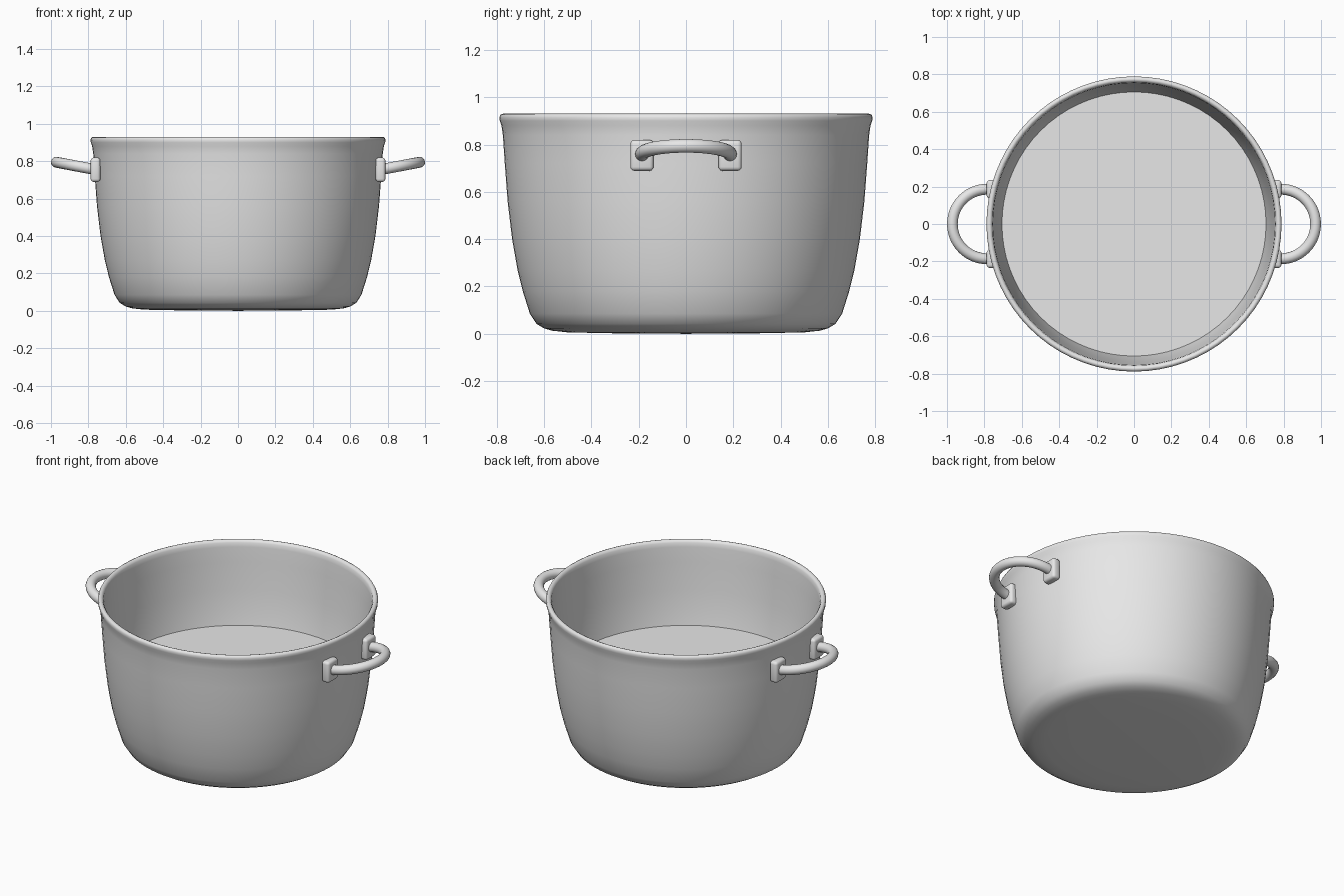
import bpy, bmesh, math
from mathutils import Vector, Matrix

if "Cube" in bpy.data.objects:
    bpy.data.objects.remove(bpy.data.objects["Cube"])

metal = bpy.data.materials.new("light_grey_metal")
metal.diffuse_color = (0.8, 0.8, 0.8, 1)
metal.use_nodes = True
metal.node_tree.nodes["Principled BSDF"].inputs["Base Color"].default_value = metal.diffuse_color


def finish(name, bm, angle=45):
    """Turn a bmesh into a shaded, coloured object."""
    bmesh.ops.recalc_face_normals(bm, faces=bm.faces)
    mesh = bpy.data.meshes.new(name)
    bm.to_mesh(mesh)
    bm.free()
    mesh.materials.append(metal)
    ob = bpy.data.objects.new(name, mesh)
    bpy.context.collection.objects.link(ob)
    bpy.ops.object.select_all(action='DESELECT')
    ob.select_set(True)
    bpy.context.view_layer.objects.active = ob
    bpy.ops.object.shade_smooth_by_angle(angle=math.radians(angle))
    return ob


def lathe(name, profile, segments=72):
    """Spin an (r, z) profile around the z axis."""
    bm = bmesh.new()
    verts = [bm.verts.new((r, 0, z)) for r, z in profile]
    edges = [bm.edges.new(pair) for pair in zip(verts, verts[1:])]
    bmesh.ops.spin(bm, geom=verts + edges, axis=(0, 0, 1), cent=(0, 0, 0),
                   angle=2 * math.pi, steps=segments)
    bmesh.ops.remove_doubles(bm, verts=bm.verts, dist=1e-4)
    return finish(name, bm)


# Pot: base, outer wall, rolled rim, inner wall and raised inner floor
lathe("pot_body", [
    (0, 0), (0.30, 0.002), (0.50, 0.006), (0.565, 0.013), (0.60, 0.023),
    (0.632, 0.042), (0.66, 0.085), (0.69, 0.18), (0.712, 0.27),
    (0.735, 0.40), (0.754, 0.56), (0.766, 0.72), (0.774, 0.84),
    (0.780, 0.88), (0.787, 0.90), (0.789, 0.915), (0.784, 0.926),
    (0.774, 0.93), (0.764, 0.926), (0.757, 0.915), (0.754, 0.89),
    (0.748, 0.80), (0.735, 0.63), (0.720, 0.50), (0.706, 0.425), (0, 0.425)])


def handle(name, side):
    """Half-ring tube that rises slightly away from the wall."""
    half, tube, sides, steps = 0.186, 0.029, 16, 28
    path = [(0.755, -half)]
    for i in range(steps + 1):
        a = -math.pi / 2 + math.pi * i / steps
        path.append((0.785 + half * math.cos(a), half * math.sin(a)))
    path.append((0.755, half))
    pts = [Vector((x, y, 0.756 + 0.19 * (x - 0.77))) for x, y in path]
    up = Vector((-0.19, 0, 1)).normalized()
    bm = bmesh.new()
    rings = []
    for i, p in enumerate(pts):
        d = (pts[min(i + 1, len(pts) - 1)] - pts[max(i - 1, 0)]).normalized()
        out = d.cross(up).normalized()
        ring = []
        for k in range(sides):
            t = 2 * math.pi * k / sides
            q = p + tube * (math.cos(t) * out + math.sin(t) * up)
            ring.append(bm.verts.new((side * q.x, q.y, q.z)))
        rings.append(ring)
    for a, b in zip(rings, rings[1:]):
        for k in range(sides):
            n = (k + 1) % sides
            bm.faces.new((a[k], a[n], b[n], b[k]))
    bm.faces.new(rings[0])
    bm.faces.new(rings[-1])
    finish(name, bm)


def pad(name, x, y):
    """Bevelled mounting block between handle and wall."""
    bm = bmesh.new()
    size = Matrix.Diagonal((0.052, 0.098, 0.13, 1))
    bmesh.ops.create_cube(bm, size=1, matrix=Matrix.Translation((x, y, 0.754)) @ size)
    bmesh.ops.bevel(bm, geom=bm.edges[:], offset=0.016, segments=3,
                    profile=0.5, affect='EDGES')
    finish(name, bm)


# Two handles, each on two mounting pads
for side, label in ((1, "right"), (-1, "left")):
    handle(label + "_handle", side)
    for y, end in ((-0.186, "front"), (0.186, "back")):
        pad(f"{label}_{end}_pad", side * 0.762, y)
